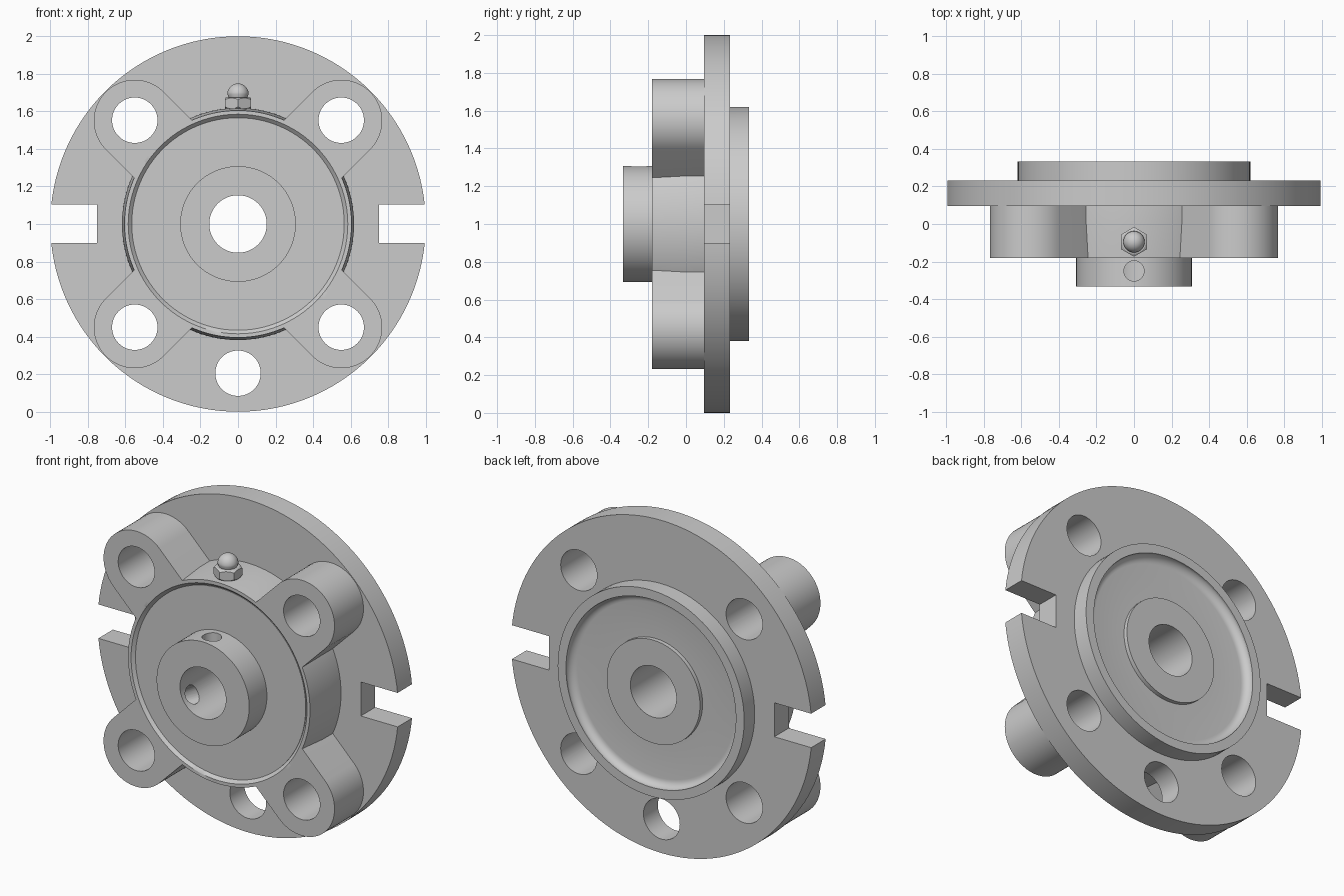
import bpy, bmesh, math
from mathutils import Matrix

if "Cube" in bpy.data.objects:
    bpy.data.objects.remove(bpy.data.objects["Cube"])

CENTRE = (0, 0, 1)


def finish(bm, name, loc, rot=(0, 0, 0)):
    bmesh.ops.remove_doubles(bm, verts=bm.verts, dist=1e-5)
    bmesh.ops.recalc_face_normals(bm, faces=bm.faces)
    me = bpy.data.meshes.new(name)
    bm.to_mesh(me)
    bm.free()
    ob = bpy.data.objects.new(name, me)
    bpy.context.collection.objects.link(ob)
    ob.location, ob.rotation_euler = loc, rot
    return ob


def lathe(name, profile, loc=CENTRE, rot=(0, 0, 0), segs=96):
    """Revolve a closed (radius, y) outline about the y axis."""
    bm = bmesh.new()
    vs = [bm.verts.new((r, y, 0)) for r, y in profile]
    edges = [bm.edges.new((vs[i], vs[(i + 1) % len(vs)])) for i in range(len(vs))
             if profile[i][0] > 0 or profile[(i + 1) % len(vs)][0] > 0]
    bmesh.ops.spin(bm, geom=vs + edges, cent=(0, 0, 0), axis=(0, 1, 0),
                   angle=2 * math.pi, steps=segs)
    bmesh.ops.dissolve_degenerate(bm, dist=1e-6, edges=bm.edges)
    return finish(bm, name, loc, rot)


def prism(name, outline, y0, y1, loc=CENTRE, rot=(0, 0, 0)):
    """Extrude an (x, z) outline along y."""
    bm = bmesh.new()
    f = bm.faces.new([bm.verts.new((x, y0, z)) for x, z in outline])
    ext = bmesh.ops.extrude_face_region(bm, geom=[f])["geom"]
    bmesh.ops.translate(bm, vec=(0, y1 - y0, 0),
                        verts=[v for v in ext if isinstance(v, bmesh.types.BMVert)])
    return finish(bm, name, loc, rot)


def circle(r, n):
    return [(r * math.cos(2 * math.pi * i / n), r * math.sin(2 * math.pi * i / n))
            for i in range(n)]


def boolean(ob, other, op):
    m = ob.modifiers.new("bool", 'BOOLEAN')
    m.operation, m.solver, m.object = op, 'EXACT', other
    bpy.context.view_layer.objects.active = ob
    bpy.ops.object.modifier_apply(modifier=m.name)
    bpy.data.objects.remove(other)


# flange plate, drafted boss and rear spigot
housing = prism("housing", circle(1.0, 128), 0.095, 0.232)
boss = lathe("boss", [(0, -0.18), (0.605, -0.18), (0.618, 0), (0.62, 0.333), (0, 0.333)])
boolean(housing, boss, 'UNION')

# four bolt lugs
arc = [(0.778 + 0.218 * math.sin(math.pi * i / 32), -0.218 * math.cos(math.pi * i / 32))
       for i in range(33)]
for k in range(4):
    lug = prism("lug", [(0.3, -0.218)] + arc + [(0.3, 0.218)], -0.18, 0.15,
                rot=(0, math.radians(45 + 90 * k), 0))
    boolean(housing, lug, 'UNION')

# bearing seat with chamfered front edge
seat = lathe("seat", [(0, -0.5), (0.585, -0.5), (0.585, -0.18), (0.565, -0.16),
                      (0.565, 0.5), (0, 0.5)])
boolean(housing, seat, 'DIFFERENCE')

# bolt holes and lower hole
for x, z in [(-0.55, 1.553), (0.55, 1.553), (-0.55, 0.45), (0.55, 0.45), (0, 0.205)]:
    boolean(housing, prism("hole", circle(0.121, 48), -0.5, 0.5, (x, 0, z)), 'DIFFERENCE')

# side slots
for s in (-1, 1):
    box = [(-0.25, -0.102), (0.25, -0.102), (0.25, 0.102), (-0.25, 0.102)]
    boolean(housing, prism("slot", box, 0, 0.5, (s * 1.0, 0, 1.002)), 'DIFFERENCE')

# bearing insert: collar, front face, dished rear seal, inner race
dish = [(0.566 - 0.045 * math.sin(a), 0.285 + 0.045 * (1 - math.cos(a)))
        for a in [math.pi / 2 * i / 6 for i in range(7)]]
dish = [(0.521 + 0.045 * math.sin(a), 0.285 + 0.045 * (1 - math.cos(a)))
        for a in [math.pi / 2 * i / 6 for i in range(6, -1, -1)]]
insert = lathe("bearing_insert",
               [(0.153, -0.333), (0.308, -0.333), (0.308, -0.165), (0.566, -0.165)]
               + dish + [(0.31, 0.285), (0.31, 0.31), (0.153, 0.31)])

# two set screw holes in the collar, 120 degrees apart
for ang in (0, -120):
    hole = prism("screw_hole", circle(0.054, 32), 0.05, 0.5)
    hole.data.transform(Matrix.Rotation(math.radians(ang), 4, 'Y')
                        @ Matrix.Rotation(math.radians(90), 4, 'X'))
    hole.location = (0, -0.25, 1)
    boolean(insert, hole, 'DIFFERENCE')

# grease nipple: stem, chamfered hex and domed tip
up = (math.radians(90), 0, 0)
spot = (0, -0.095, 0)
stem = lathe("nipple_stem", [(0, 1.58), (0.045, 1.58), (0.045, 1.66), (0, 1.66)], spot, up, 32)
hexa = prism("nipple_hex", [(z, x) for x, z in circle(0.079, 6)], 1.615, 1.675, spot, up)
cone = lathe("cone", [(0, 1.59), (0.06, 1.605), (0.084, 1.63), (0.084, 1.66),
                      (0.058, 1.678), (0, 1.678)], spot, up, 48)
boolean(hexa, cone, 'INTERSECT')
dome = [(0.057 * math.cos(math.pi / 2 * i / 10), 1.692 + 0.057 * math.sin(math.pi / 2 * i / 10))
        for i in range(10)]
tip = lathe("nipple_tip", [(0, 1.665), (0.045, 1.665)] + dome + [(0, 1.749)], spot, up, 32)

# smooth shading with crisp edges
bpy.ops.object.select_all(action='DESELECT')
for ob in (housing, insert, stem, tip):
    ob.select_set(True)
bpy.context.view_layer.objects.active = housing
bpy.ops.object.shade_smooth_by_angle(angle=math.radians(30))
